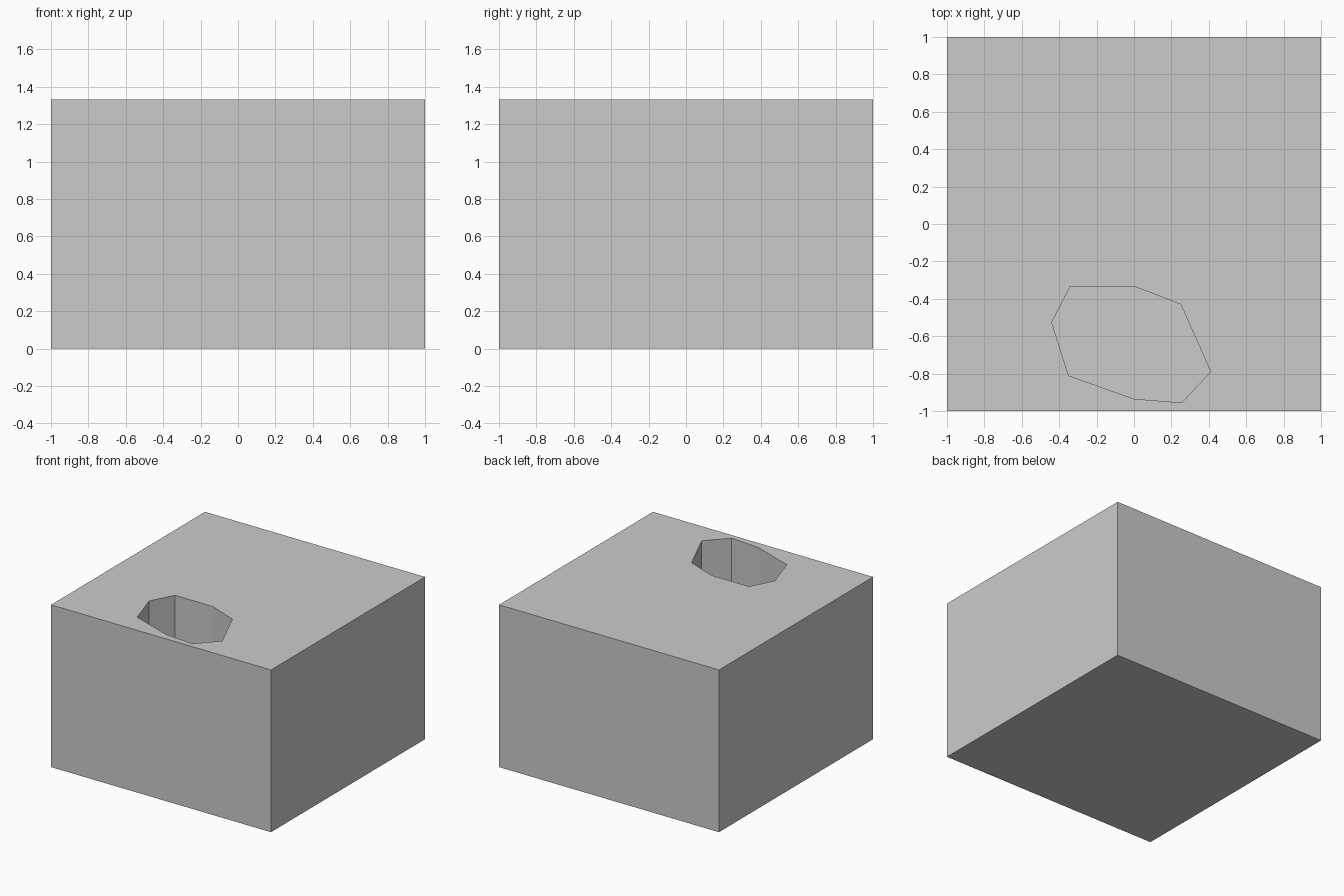
import bpy, bmesh

if "Cube" in bpy.data.objects:
    bpy.data.objects.remove(bpy.data.objects["Cube"])

HEIGHT = 1.333
DEPTH = 0.667


def prism(name, outline, z0, z1):
    """Closed prism from a counter-clockwise outline."""
    bm = bmesh.new()
    base = bm.faces.new([bm.verts.new((x, y, z0)) for x, y in outline])
    top = bmesh.ops.extrude_face_region(bm, geom=[base])
    verts = [v for v in top["geom"] if isinstance(v, bmesh.types.BMVert)]
    bmesh.ops.translate(bm, verts=verts, vec=(0, 0, z1 - z0))
    if base.is_valid and len(bm.faces) == len(outline) + 1:
        bm.faces.new([v for v in base.verts])
    bmesh.ops.recalc_face_normals(bm, faces=bm.faces)
    mesh = bpy.data.meshes.new(name)
    bm.to_mesh(mesh)
    bm.free()
    obj = bpy.data.objects.new(name, mesh)
    bpy.context.collection.objects.link(obj)
    return obj


# Solid block
block = prism("block", [(-1, -1), (1, -1), (1, 1), (-1, 1)], 0, HEIGHT)

# Irregular eight-sided pit sunk into the top
pit = prism("pit_cutter", [
    (-0.34, -0.333), (-0.44, -0.525), (-0.35, -0.81), (0, -0.935),
    (0.255, -0.955), (0.41, -0.79), (0.25, -0.43), (0, -0.333),
], HEIGHT - DEPTH, HEIGHT + 0.2)
pit.hide_render = True
pit.hide_viewport = True

cut = block.modifiers.new("pit", "BOOLEAN")
cut.operation = "DIFFERENCE"
cut.solver = "EXACT"
cut.object = pit
